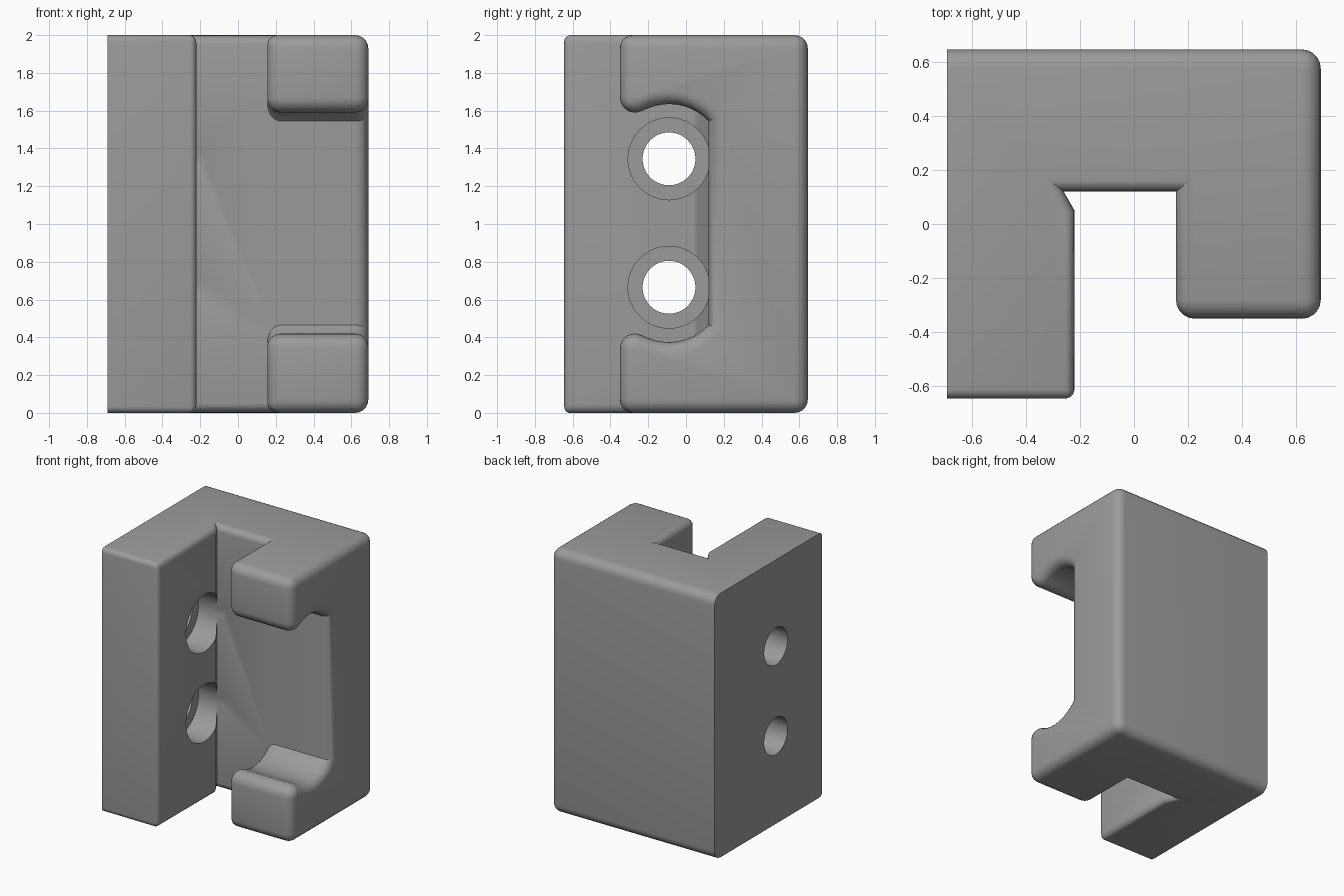
import bpy, bmesh, math

if "Cube" in bpy.data.objects:
    bpy.data.objects.remove(bpy.data.objects["Cube"])

HOLES = (0.665, 1.345)      # hole heights
HOLE_Y = -0.09
WALL_Y = 0.12               # back of the slot

grey = bpy.data.materials.new("plain_grey")
grey.diffuse_color = (0.33, 0.33, 0.33, 1)
grey.use_nodes = True
grey.node_tree.nodes["Principled BSDF"].inputs["Base Color"].default_value = grey.diffuse_color


def prism(name, points, offset):
    """Extrude a closed 3D outline along an offset."""
    bm = bmesh.new()
    face = bm.faces.new([bm.verts.new(p) for p in points])
    ext = bmesh.ops.extrude_face_region(bm, geom=[face])
    verts = [v for v in ext["geom"] if isinstance(v, bmesh.types.BMVert)]
    bmesh.ops.translate(bm, verts=verts, vec=offset)
    bmesh.ops.recalc_face_normals(bm, faces=bm.faces[:])
    mesh = bpy.data.meshes.new(name)
    bm.to_mesh(mesh)
    bm.free()
    mesh.materials.append(grey)
    obj = bpy.data.objects.new(name, mesh)
    bpy.context.collection.objects.link(obj)
    return obj


def arc(cy, cz, r, a0, a1, n):
    return [(cy + r * math.cos(math.radians(a0 + (a1 - a0) * i / n)),
             cz + r * math.sin(math.radians(a0 + (a1 - a0) * i / n)))
            for i in range(n + 1)]


def cut(obj, cutters):
    for c in cutters:
        m = obj.modifiers.new("cut", "BOOLEAN")
        m.operation, m.solver, m.object = "DIFFERENCE", "EXACT", c
    bake(obj)
    for c in cutters:
        bpy.data.objects.remove(c)


def bake(obj):
    dg = bpy.context.evaluated_depsgraph_get()
    dg.update()
    mesh = bpy.data.meshes.new_from_object(obj.evaluated_get(dg))
    obj.modifiers.clear()
    obj.data = mesh


# U-shaped body
outline = [(-0.69, -0.645), (-0.22, -0.645), (-0.22, 0.05), (-0.26, WALL_Y),
           (0.155, WALL_Y), (0.155, -0.35), (0.69, -0.35), (0.69, 0.645), (-0.69, 0.645)]
body = prism("clamp_body", [(x, y, 0) for x, y in outline], (0, 0, 2))

# Side window with curved lips, mirrored about mid height of the holes
mid = sum(HOLES) / 2
end = math.degrees(math.asin((WALL_Y - HOLE_Y) / 0.29))
upper = [(-0.6, 1.67)] + arc(-0.27, 1.67, 0.08, 180, 299.4, 8)
upper += arc(HOLE_Y, HOLES[1], 0.29, 119.4, 90 - end, 10)[1:]
lower = [(y, 2 * mid - z) for y, z in reversed(upper)]
window = prism("window_cutter", [(0, y, z) for y, z in upper + lower], (1, 0, 0))
cut(body, [window])

# Round the convex edges, by position
bm = bmesh.new()
bm.from_mesh(body.data)
bmesh.ops.remove_doubles(bm, verts=bm.verts[:], dist=0.0005)
bmesh.ops.dissolve_limit(bm, angle_limit=0.01, verts=bm.verts[:], edges=bm.edges[:])
layer = bm.edges.layers.float.new("bevel_weight_edge")
for e in bm.edges:
    if len(e.link_faces) != 2 or e.calc_face_angle_signed(0) < math.radians(35):
        continue
    xs = [v.co.x for v in e.verts]
    ys = [v.co.y for v in e.verts]
    if max(xs) < -0.68:
        radius = 0              # flat mounting face stays sharp
    elif max(xs) < -0.2 and max(ys) < 0.6:
        radius = 0.035          # fixed wall
    elif min(ys) > WALL_Y - 0.01 and max(ys) < 0.2 and max(xs) < 0.2:
        radius = 0.055          # slot floor ends
    else:
        radius = 0.07
    e[layer] = radius / 0.1
bm.to_mesh(body.data)
bm.free()
bev = body.modifiers.new("rounding", "BEVEL")
bev.limit_method, bev.width, bev.segments = "WEIGHT", 0.1, 5
bev.use_clamp_overlap = False
bake(body)

# Counterbored screw holes
drills = []
for z in HOLES:
    for r, x0, x1 in ((0.14, -0.9, -0.1), (0.217, -0.42, -0.2)):
        ring = arc(HOLE_Y, z, r, 0, 360, 48)[:-1]
        drills.append(prism("drill_cutter", [(x0, y, h) for y, h in ring], (x1 - x0, 0, 0)))
cut(body, drills)

bpy.context.view_layer.objects.active = body
body.select_set(True)
bpy.ops.object.shade_smooth_by_angle(angle=math.radians(30))
